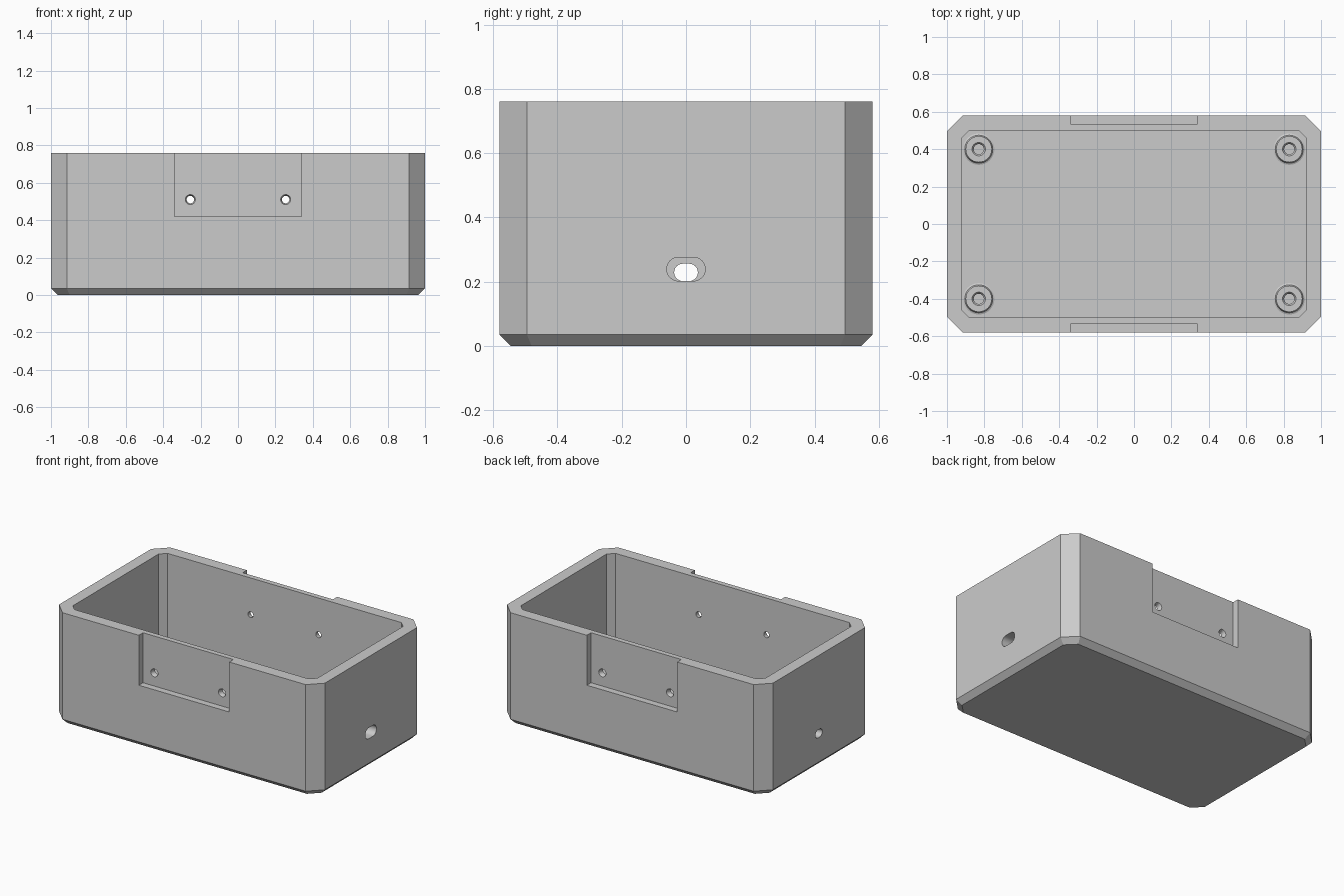
import bpy, bmesh, math
from mathutils import Vector

cube = bpy.data.objects.get("Cube")
if cube:
    bpy.data.objects.remove(cube, do_unlink=True)

grey = bpy.data.materials.new("plain grey")
grey.use_nodes = True
colour = (0.6, 0.6, 0.6, 1)
grey.diffuse_color = colour
grey.node_tree.nodes["Principled BSDF"].inputs["Base Color"].default_value = colour

HX, HY, TOP = 1.0, 0.58, 0.76     # outer half sizes and height
CUT, EDGE = 0.085, 0.035          # corner and bottom chamfers
WALL, FLOOR = 0.08, 0.08


def octagon(hx, hy, c):
    return [(hx - c, -hy), (hx, c - hy), (hx, hy - c), (hx - c, hy),
            (c - hx, hy), (-hx, hy - c), (-hx, c - hy), (c - hx, -hy)]


def circle(r, n=32):
    return [(r * math.cos(2 * math.pi * i / n), r * math.sin(2 * math.pi * i / n))
            for i in range(n)]


def slot(half_width, r, n=12):
    d = half_width - r
    return [(s * d + r * math.cos(a0 + math.pi * i / n), r * math.sin(a0 + math.pi * i / n))
            for s, a0 in ((1, -math.pi / 2), (-1, math.pi / 2)) for i in range(n + 1)]


def loft(name, sections, place=lambda u, v, w: (u, v, w)):
    """Closed solid through sections of (outline, depth)."""
    bm = bmesh.new()
    rings = [[bm.verts.new(Vector(place(u, v, w))) for u, v in outline]
             for outline, w in sections]
    n = len(rings[0])
    for a, b in zip(rings, rings[1:]):
        for i in range(n):
            j = (i + 1) % n
            bm.faces.new((a[i], a[j], b[j], b[i]))
    bm.faces.new(rings[0][::-1])
    bm.faces.new(rings[-1])
    bmesh.ops.recalc_face_normals(bm, faces=bm.faces)
    mesh = bpy.data.meshes.new(name)
    bm.to_mesh(mesh)
    bm.free()
    mesh.materials.append(grey)
    obj = bpy.data.objects.new(name, mesh)
    bpy.context.collection.objects.link(obj)
    return obj


def smooth(obj):
    bpy.ops.object.select_all(action='DESELECT')
    obj.select_set(True)
    bpy.context.view_layer.objects.active = obj
    bpy.ops.object.shade_smooth_by_angle(angle=math.radians(30))


# Outer shell with chamfered corners and bottom edge
outer = octagon(HX, HY, CUT)
foot = octagon(HX - EDGE, HY - EDGE, CUT - EDGE * (2 - math.sqrt(2)))
shell = loft("enclosure_shell", [(foot, 0), (outer, EDGE), (outer, TOP)])

# Inner cavity
inner = octagon(HX - WALL, HY - WALL, 0.04)
cutters = [loft("cavity_cutter", [(inner, FLOOR), (inner, TOP + 0.1)])]

# Front and back bracket recesses, each with two countersunk screw holes
RECESS_Y = 0.535
for s in (-1, 1):
    rect = [(-0.34, 0.42), (0.34, 0.42), (0.34, TOP + 0.1), (-0.34, TOP + 0.1)]
    cutters.append(loft("recess_cutter", [(rect, RECESS_Y), (rect, HY + 0.1)],
                        lambda u, v, w, s=s: (u, s * w, v)))
    for x in (-0.255, 0.255):
        cutters.append(loft("screw_cutter",
                            [(circle(0.02), 0.45), (circle(0.02), RECESS_Y - 0.015),
                             (circle(0.027), RECESS_Y), (circle(0.027), HY)],
                            lambda u, v, w, s=s, x=x: (x + u, s * w, 0.51 + v)))

# Cable slots in the two end walls
for s, half_width, r in ((1, 0.06, 0.037), (-1, 0.037, 0.027)):
    hole = slot(half_width, r)
    cutters.append(loft("cable_cutter", [(hole, HX - 0.15), (hole, HX + 0.1)],
                        lambda u, v, w, s=s, r=r: (s * w, u, 0.202 + r + v)))

for cutter in cutters:
    cutter.hide_render = True
    mod = shell.modifiers.new(cutter.name, 'BOOLEAN')
    mod.operation = 'DIFFERENCE'
    mod.solver = 'EXACT'
    mod.object = cutter

# Bake the cuts and discard the cutters
bpy.context.view_layer.update()
evaluated = shell.evaluated_get(bpy.context.evaluated_depsgraph_get())
cut_mesh = bpy.data.meshes.new_from_object(evaluated)
shell.modifiers.clear()
shell.data = cut_mesh
for cutter in cutters:
    bpy.data.objects.remove(cutter, do_unlink=True)
smooth(shell)

# Mounting posts: flared base, countersunk blind hole
STAND = 0.17
profile = [(0.084, FLOOR - 0.005), (0.084, FLOOR), (0.075, FLOOR + 0.004),
           (0.07, FLOOR + 0.014), (0.07, STAND), (0.036, STAND),
           (0.027, STAND - 0.012), (0.027, FLOOR + 0.01)]
for sx, side in ((1, "left"), (-1, "right")):
    for sy, end in ((-1, "front"), (1, "back")):
        post = loft(f"mounting_post_{end}_{side}", [(circle(r), z) for r, z in profile],
                    lambda u, v, w, sx=sx, sy=sy: (sx * 0.83 + u, sy * 0.4 + v, w))
        smooth(post)
